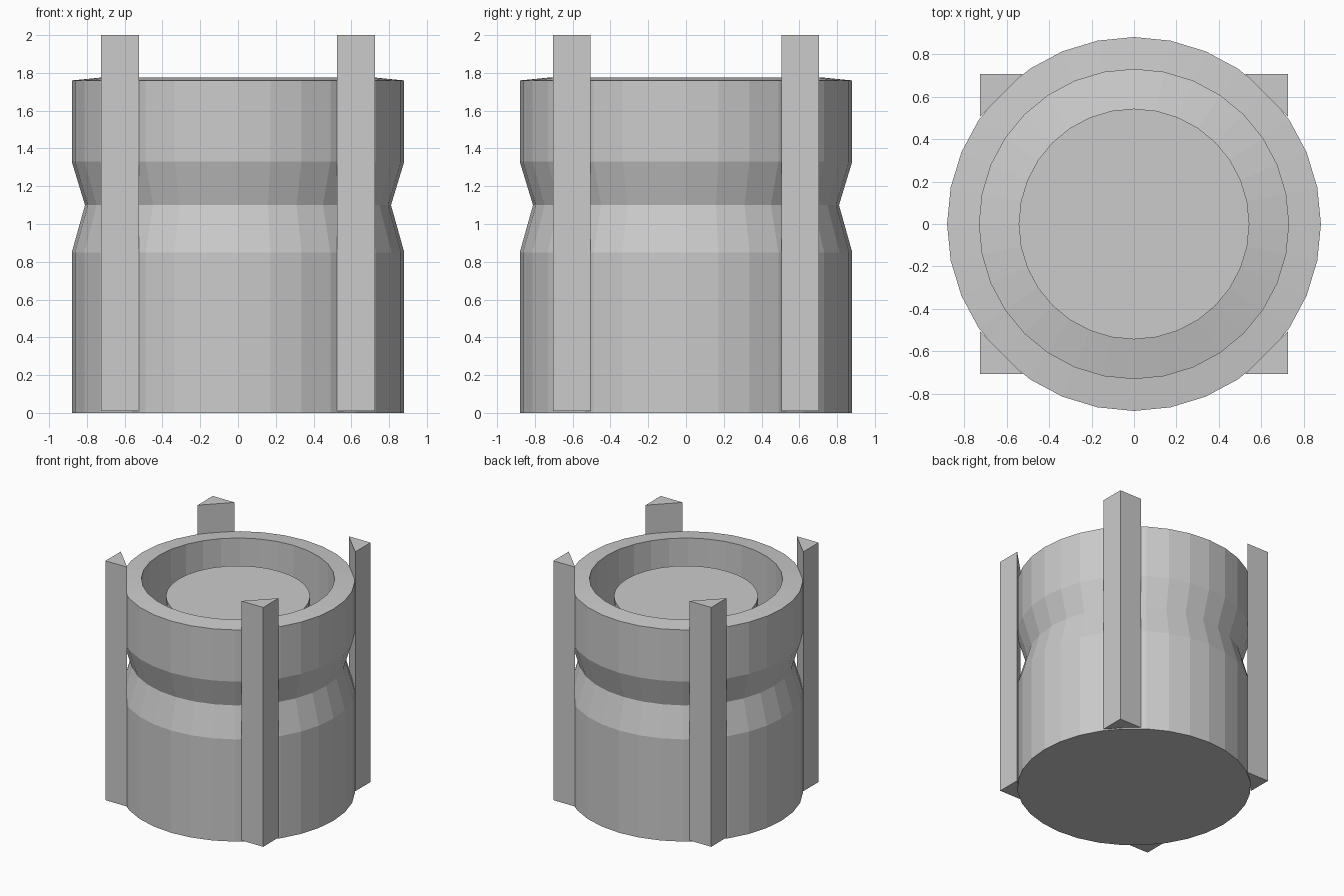
import bpy, bmesh, math

if "Cube" in bpy.data.objects:
    bpy.data.objects.remove(bpy.data.objects["Cube"])

SIDES = 32


def new_object(name, bm):
    bmesh.ops.recalc_face_normals(bm, faces=bm.faces)
    mesh = bpy.data.meshes.new(name)
    bm.to_mesh(mesh)
    bm.free()
    obj = bpy.data.objects.new(name, mesh)
    bpy.context.collection.objects.link(obj)
    return obj


def lathe(name, profile):
    """Spin (radius, z) points round z; both ends are capped."""
    bm = bmesh.new()
    rings = []
    for r, z in profile:
        rings.append([bm.verts.new((r * math.cos(2 * math.pi * i / SIDES),
                                    r * math.sin(2 * math.pi * i / SIDES), z))
                      for i in range(SIDES)])
    for a, b in zip(rings, rings[1:]):
        for i in range(SIDES):
            j = (i + 1) % SIDES
            bm.faces.new((a[i], a[j], b[j], b[i]))
    bm.faces.new(rings[0])
    bm.faces.new(rings[-1])
    return new_object(name, bm)


def corner_post(name, sx, sy):
    """Triangular prism with its right angle on the outside corner."""
    bm = bmesh.new()
    tri = [(0.725, 0.705), (0.525, 0.705), (0.725, 0.505)]
    low = [bm.verts.new((sx * x, sy * y, 0.01)) for x, y in tri]
    high = [bm.verts.new((sx * x, sy * y, 2.0)) for x, y in tri]
    bm.faces.new(low)
    bm.faces.new(high)
    for i in range(3):
        j = (i + 1) % 3
        bm.faces.new((low[i], low[j], high[j], high[i]))
    return new_object(name, bm)


# Waisted drum: outer wall, sloped rim, inner well and raised centre plug
lathe("drum_body", [
    (0.88, 0.0), (0.88, 0.85), (0.81, 1.10), (0.88, 1.33), (0.88, 1.76),
    (0.728, 1.775), (0.728, 1.26), (0.543, 1.30), (0.543, 1.63)])

# Four corner posts
for label_y, sy in (("front", -1), ("back", 1)):
    for label_x, sx in (("left", -1), ("right", 1)):
        corner_post(f"{label_y}_{label_x}_post", sx, sy)
